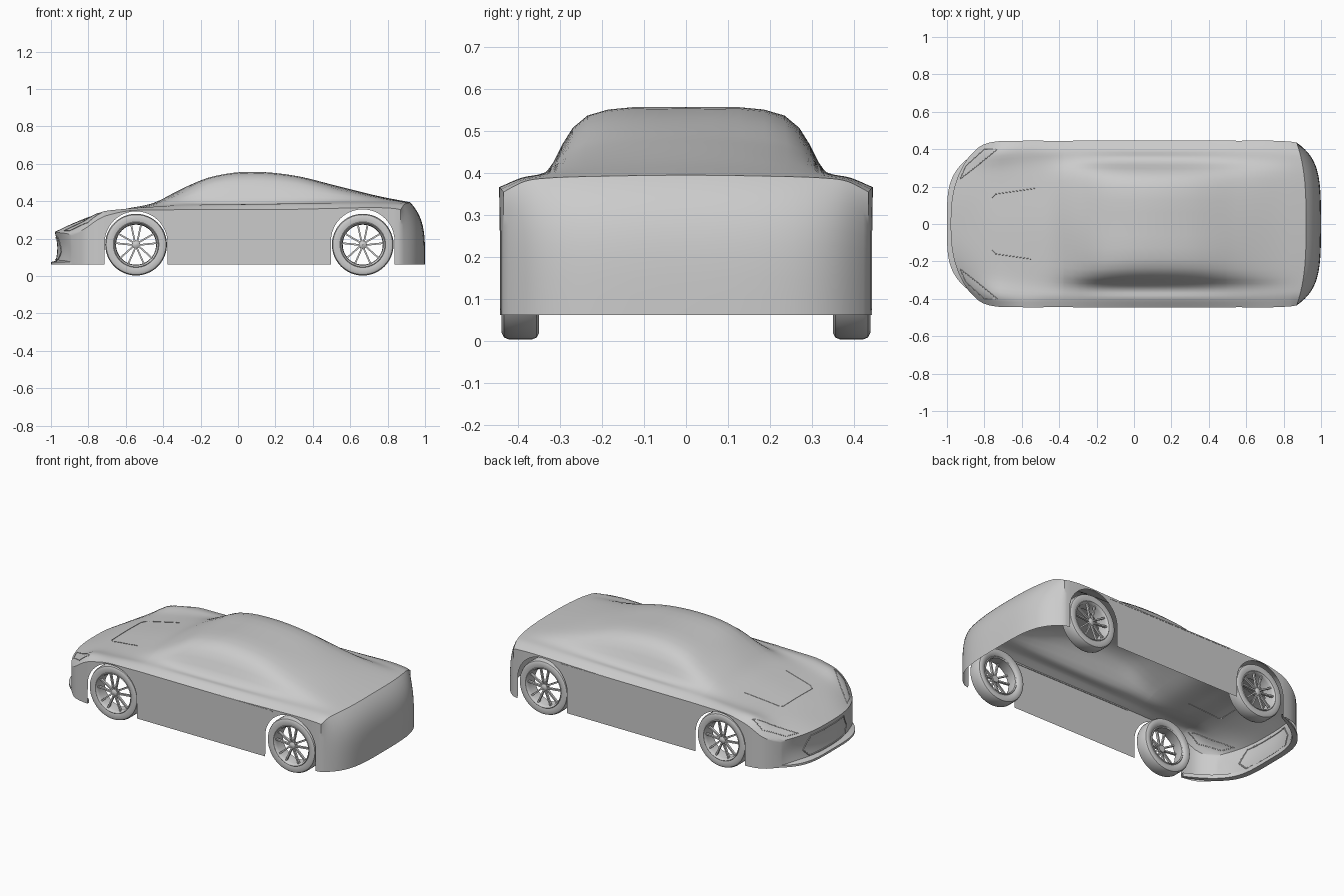
import bpy, bmesh, math
from mathutils import Vector, Matrix
from mathutils.bvhtree import BVHTree

if "Cube" in bpy.data.objects:
    bpy.data.objects.remove(bpy.data.objects["Cube"])

# station x | sill-top y,z | shoulder y,z | belt y,z | roof-edge y,z | centre z
KEYS = [
    (-.98, .35, .222, .30, .228, .22, .232, .12, .235, .236),
    (-.88, .415, .250, .36, .272, .27, .278, .15, .283, .283),
    (-.76, .44, .305, .38, .336, .29, .325, .17, .325, .328),
    (-.60, .445, .347, .39, .360, .31, .352, .19, .355, .360),
    (-.45, .445, .353, .39, .370, .33, .370, .22, .383, .392),
    (-.30, .445, .355, .395, .376, .335, .390, .24, .445, .467),
    (-.15, .445, .355, .395, .380, .335, .395, .24, .512, .528),
    (.05, .445, .355, .395, .383, .335, .397, .235, .537, .557),
    (.30, .445, .357, .395, .386, .335, .400, .235, .520, .537),
    (.55, .445, .363, .395, .388, .335, .402, .24, .460, .477),
    (.75, .445, .366, .39, .388, .335, .398, .24, .420, .428),
    (.92, .435, .355, .385, .380, .33, .388, .22, .392, .395),
]
ARCHES = [(-.545, .178, .168), (.667, .187, .17)]   # x, z, radius
FLOOR = .062


def hermite(ts, vs, t):
    i = max(k for k in range(len(ts) - 1) if ts[k] <= t or k == 0)

    def slope(k):
        a, b = max(k - 1, 0), min(k + 1, len(ts) - 1)
        return (vs[b] - vs[a]) / (ts[b] - ts[a])
    h = ts[i + 1] - ts[i]
    u = (t - ts[i]) / h
    return ((2*u**3 - 3*u*u + 1) * vs[i] + (u**3 - 2*u*u + u) * h * slope(i)
            + (3*u*u - 2*u**3) * vs[i + 1] + (u**3 - u*u) * h * slope(i + 1))


def new_object(name, bm, smooth=35):
    bmesh.ops.recalc_face_normals(bm, faces=bm.faces)
    me = bpy.data.meshes.new(name)
    bm.to_mesh(me)
    bm.free()
    ob = bpy.data.objects.new(name, me)
    bpy.context.collection.objects.link(ob)
    bpy.ops.object.select_all(action='DESELECT')
    ob.select_set(True)
    bpy.context.view_layer.objects.active = ob
    bpy.ops.object.shade_smooth_by_angle(angle=math.radians(smooth))
    return ob


# Body shell: lofted top with walls dropped from its rim, arches left open
def section(x):
    kx = [k[0] for k in KEYS]
    p = [hermite(kx, [k[c] for k in KEYS], x) for c in range(1, 10)]
    ys = [p[0], p[2], p[4], p[6], 0, -p[6], -p[4], -p[2], -p[0]]
    zs = [p[1], p[3], p[5], p[7], p[8], p[7], p[5], p[3], p[1]]
    w, pts = p[0], []
    for j in range(33):
        t = j / 4
        y, z = hermite(range(9), ys, t), hermite(range(9), zs, t)
        bow = 0
        if x < -.715:
            bow = .09 * (-.715 - x) / .265 * abs(y / w) ** 2.6
        if x > .845:
            bow = -.05 * (x - .845) / .075 * abs(y / w) ** 3
        pts.append(Vector((x + bow, y, z)))
    return pts


def sill(x):
    for cx, cz, r in ARCHES:
        if abs(x - cx) < r - .0005:
            return cz + math.sqrt(r * r - (x - cx) ** 2)
    return FLOOR


stations = [-.98 + 1.9 * i / 44 for i in range(45)]
for cx, cz, r in ARCHES:
    stations = [x for x in stations if abs(x - cx) > r + .004]
    stations += [cx - r, cx + r]
    stations += [cx + (r - .001) * math.cos(math.pi * k / 24) for k in range(25)]
stations.sort()

bm = bmesh.new()
grid = [[bm.verts.new(p) for p in section(x)] for x in stations]
R, M = len(grid) - 1, 32
for i in range(R):
    for j in range(M):
        bm.faces.new((grid[i][j], grid[i + 1][j], grid[i + 1][j + 1], grid[i][j + 1]))
rim = ([(0, j) for j in range(M)] + [(i, M) for i in range(R)]
       + [(R, j) for j in range(M, 0, -1)] + [(i, 0) for i in range(R, 0, -1)])
columns = []
for i, j in rim:
    top = grid[i][j]
    w = grid[i][0].co.y
    low = sill(top.co.x) if j in (0, M) else FLOOR
    col = [top]
    for k in range(1, 11):
        t = (k / 10) ** 1.4
        x, y, z = top.co
        edge = 1 - abs(y / w) ** 6
        if i == R:
            x += .08 * edge * (1 - (1 - t) ** 4)
        if i == 0:
            x += .014 * edge * math.sin(math.pi * t)
        col.append(bm.verts.new((x, y, z + (low - z) * t)))
    columns.append(col)
for a, b in zip(columns, columns[1:] + columns[:1]):
    for k in range(10):
        bm.faces.new((a[k], b[k], b[k + 1], a[k + 1]))
bm.normal_update()
surface = BVHTree.FromBMesh(bm)
new_object("body_shell", bm, 30)


# Panel lines laid onto the body by casting rays at it
def panel_line(name, pts, origin_axis, closed=False, size=.0022):
    seq = pts + pts[:1] if closed else pts
    path = []
    for a, b in zip(seq, seq[1:]):
        for k in range(10):
            u = k / 10
            p, q = a[0] + (b[0] - a[0]) * u, a[1] + (b[1] - a[1]) * u
            if origin_axis == 'z':
                hit = surface.ray_cast(Vector((p, q, 2)), Vector((0, 0, -1)))[0]
            else:
                hit = surface.ray_cast(Vector((-2, p, q)), Vector((1, 0, 0)))[0]
            if hit:
                path.append(hit)
    cu = bpy.data.curves.new(name, 'CURVE')
    cu.dimensions = '3D'
    cu.bevel_depth = size
    cu.bevel_resolution = 1
    sp = cu.splines.new('POLY')
    sp.points.add(len(path) - 1)
    for pt, co in zip(sp.points, path):
        pt.co = (*co, 1)
    sp.use_cyclic_u = closed
    bpy.context.collection.objects.link(bpy.data.objects.new(name, cu))


panel_line("hood_seam", [(-.53, .19), (-.74, .16), (-.76, .14), (-.76, -.14),
                         (-.74, -.16), (-.53, -.19)], 'z')
panel_line("grille_frame", [(-.21, .13), (-.16, .205), (.16, .205), (.21, .13),
                            (.17, .088), (-.17, .088)], 'x', True, .004)
for side, s in (("left", -1), ("right", 1)):
    panel_line(side + "_headlight", [(-.93, s * .24), (-.84, s * .31), (-.73, s * .40),
                                     (-.80, s * .40), (-.90, s * .31)], 'z', True)

# Front splitter lip following the nose plan
bm = bmesh.new()
rings = []
for k in range(41):
    y = .443 * math.sin(math.pi * (k / 40 - .5))
    x = -1 + .29 * abs(y / .445) ** 4
    inner = Vector((x + .035 * (1 - abs(y / .443) ** 8), y * .965, 0))
    rings.append([bm.verts.new((x, y, FLOOR)), bm.verts.new((x, y, .075)),
                  bm.verts.new((inner.x, inner.y, .085)), bm.verts.new((inner.x, inner.y, FLOOR))])
for a, b in zip(rings, rings[1:]):
    for k in range(4):
        bm.faces.new((a[k], b[k], b[(k + 1) % 4], a[(k + 1) % 4]))
new_object("front_splitter", bm)


# Shared box and lathe helpers
def add_box(bm, matrix, size):
    bmesh.ops.create_cube(bm, size=1, matrix=matrix @ Matrix.Diagonal((*size, 1)))


def lathe(name, profile, cx, s, closed, cz=.168, n=48):
    bm = bmesh.new()
    rows = [[bm.verts.new((cx + r * math.cos(2 * math.pi * i / n), s * y,
                           cz + r * math.sin(2 * math.pi * i / n))) for r, y in profile]
            for i in range(n)]
    m = len(profile)
    for a, b in zip(rows, rows[1:] + rows[:1]):
        for k in range(m if closed else m - 1):
            bm.faces.new((a[k], b[k], b[(k + 1) % m], a[(k + 1) % m]))
    return new_object(name, bm, 40)


TIRE = [(.122, .356), (.148, .350), (.160, .356), (.165, .368), (.165, .422),
        (.160, .434), (.148, .440), (.122, .434), (.117, .425), (.117, .362)]
RIM = [(.122, .434), (.119, .437), (.113, .430), (.109, .420), (.107, .362),
       (.113, .358), (.117, .362), (.117, .425)]
HUB = [(.001, .432), (.016, .430), (.022, .424), (.022, .405), (.001, .405)]

for side, s in (("left", -1), ("right", 1)):
    # Side crease trim
    bm = bmesh.new()
    add_box(bm, Matrix.Translation((.11, s * .444, .352)), (.87, .005, .007))
    new_object(side + "_side_trim", bm)
    # Wheels with five split spokes
    for end, cx in (("front", -.545), ("rear", .667)):
        label = end + "_" + side
        lathe(label + "_tire", TIRE, cx, s, True)
        lathe(label + "_rim", RIM, cx, s, True)
        lathe(label + "_hub", HUB, cx, s, False, n=24)
        bm = bmesh.new()
        for k in range(5):
            for v in (-1, 1):
                a0 = 2 * math.pi * k / 5 + math.pi / 2
                a1 = a0 + v * .24
                p = Vector((math.cos(a0 + v * .4), 0, math.sin(a0 + v * .4))) * .018
                q = Vector((math.cos(a1), 0, math.sin(a1))) * .112
                d = q - p
                mid = (p + q) / 2 + Vector((cx, s * .420, .168))
                rot = Matrix.Rotation(-math.atan2(d.z, d.x), 4, 'Y')
                add_box(bm, Matrix.Translation(mid) @ rot, (d.length, .014, .009))
        new_object(label + "_spokes", bm)
